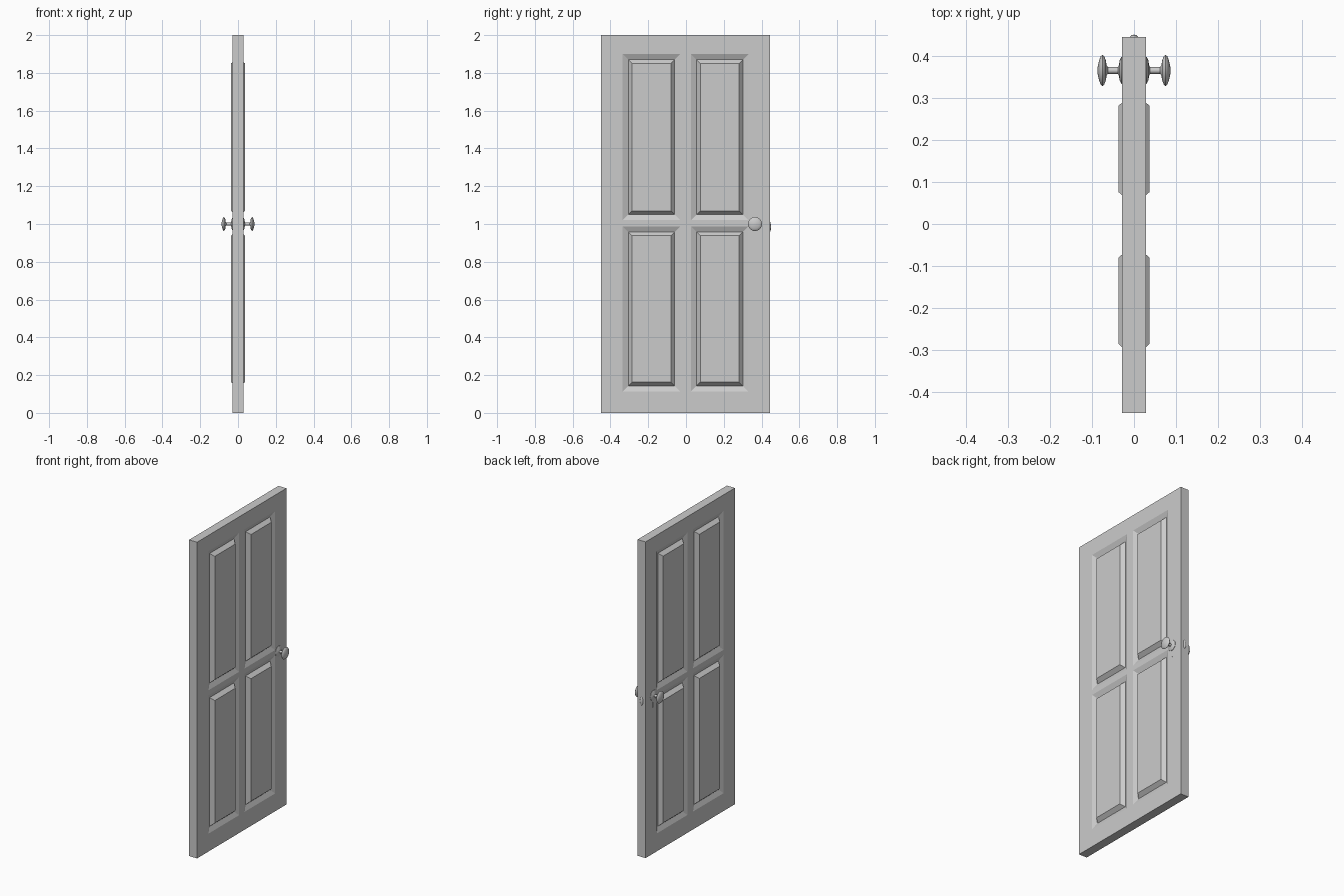
import bpy, bmesh, math
from mathutils import Matrix

if "Cube" in bpy.data.objects:
    bpy.data.objects.remove(bpy.data.objects["Cube"])

HALF = 0.028                                   # half the slab thickness
YS = [-0.449, -0.335, -0.030, 0.026, 0.331, 0.444]
ZS = [0.0, 0.113, 0.988, 1.020, 1.900, 2.0]
KNOB_Y, KNOB_Z = 0.365, 1.0


def finish(bm, name, smooth=False):
    bmesh.ops.remove_doubles(bm, verts=bm.verts, dist=1e-5)
    bmesh.ops.recalc_face_normals(bm, faces=bm.faces)
    mesh = bpy.data.meshes.new(name)
    bm.to_mesh(mesh)
    bm.free()
    ob = bpy.data.objects.new(name, mesh)
    bpy.context.collection.objects.link(ob)
    if smooth:
        bpy.ops.object.select_all(action='DESELECT')
        ob.select_set(True)
        bpy.context.view_layer.objects.active = ob
        bpy.ops.object.shade_smooth_by_angle(angle=math.radians(35))
    return ob


def face(bm, pts):
    bm.faces.new([bm.verts.new(p) for p in pts])


def ring(x, y0, y1, z0, z1, inset):
    return [(x, y0 + inset, z0 + inset), (x, y1 - inset, z0 + inset),
            (x, y1 - inset, z1 - inset), (x, y0 + inset, z1 - inset)]


# Door slab: a grid on each side, with moulded raised panels in four cells
def door_slab():
    bm = bmesh.new()
    steps = [(0.0, HALF), (0.030, 0.014), (0.050, 0.037)]    # inset, height
    for s in (-1, 1):
        for i in range(5):
            for j in range(5):
                cell = (YS[i], YS[i + 1], ZS[j], ZS[j + 1])
                if i % 2 == 0 or j % 2 == 0:
                    face(bm, ring(s * HALF, *cell, 0))
                    continue
                loops = [ring(s * h, *cell, d) for d, h in steps]
                for a, b in zip(loops, loops[1:]):
                    for k in range(4):
                        n = (k + 1) % 4
                        face(bm, [a[k], a[n], b[n], b[k]])
                face(bm, loops[-1])
    # slab edges
    for k in range(5):
        for y in (YS[0], YS[-1]):
            face(bm, [(-HALF, y, ZS[k]), (HALF, y, ZS[k]),
                      (HALF, y, ZS[k + 1]), (-HALF, y, ZS[k + 1])])
        for z in (ZS[0], ZS[-1]):
            face(bm, [(-HALF, YS[k], z), (HALF, YS[k], z),
                      (HALF, YS[k + 1], z), (-HALF, YS[k + 1], z)])
    finish(bm, "door_slab")


# Knob with rose and neck, lathed around the x axis
def knob(name, side):
    profile = [(0.026, 0), (0.026, 0.033), (0.030, 0.032), (0.034, 0.024),
               (0.036, 0.012), (0.038, 0.008), (0.062, 0.008), (0.065, 0.012),
               (0.067, 0.024), (0.071, 0.034), (0.075, 0.037), (0.079, 0.034),
               (0.083, 0.024), (0.086, 0.011), (0.087, 0)]
    bm = bmesh.new()
    vs = [bm.verts.new((side * x, KNOB_Y, KNOB_Z + r)) for x, r in profile]
    es = [bm.edges.new(p) for p in zip(vs, vs[1:])]
    bmesh.ops.spin(bm, geom=vs + es, cent=(0, KNOB_Y, KNOB_Z), axis=(1, 0, 0),
                   angle=math.tau, steps=32)
    finish(bm, name, True)


def box(name, centre, size):
    bm = bmesh.new()
    bmesh.ops.create_cube(bm, size=1, matrix=Matrix.Translation(centre)
                          @ Matrix.Diagonal((*size, 1)))
    finish(bm, name)


door_slab()
for label, side in (("left", -1), ("right", 1)):
    knob(label + "_knob", side)
    # Narrow keyhole strip under the knob
    box(label + "_keyhole", (side * HALF, 0.370, 0.943), (0.002, 0.005, 0.035))

# Rounded latch bolt on the door's closing edge
bm = bmesh.new()
bmesh.ops.create_uvsphere(bm, u_segments=20, v_segments=12, radius=1,
                          matrix=Matrix.Translation((0, 0.443, 0.985))
                          @ Matrix.Diagonal((0.010, 0.007, 0.028, 1)))
finish(bm, "latch_bolt", True)
